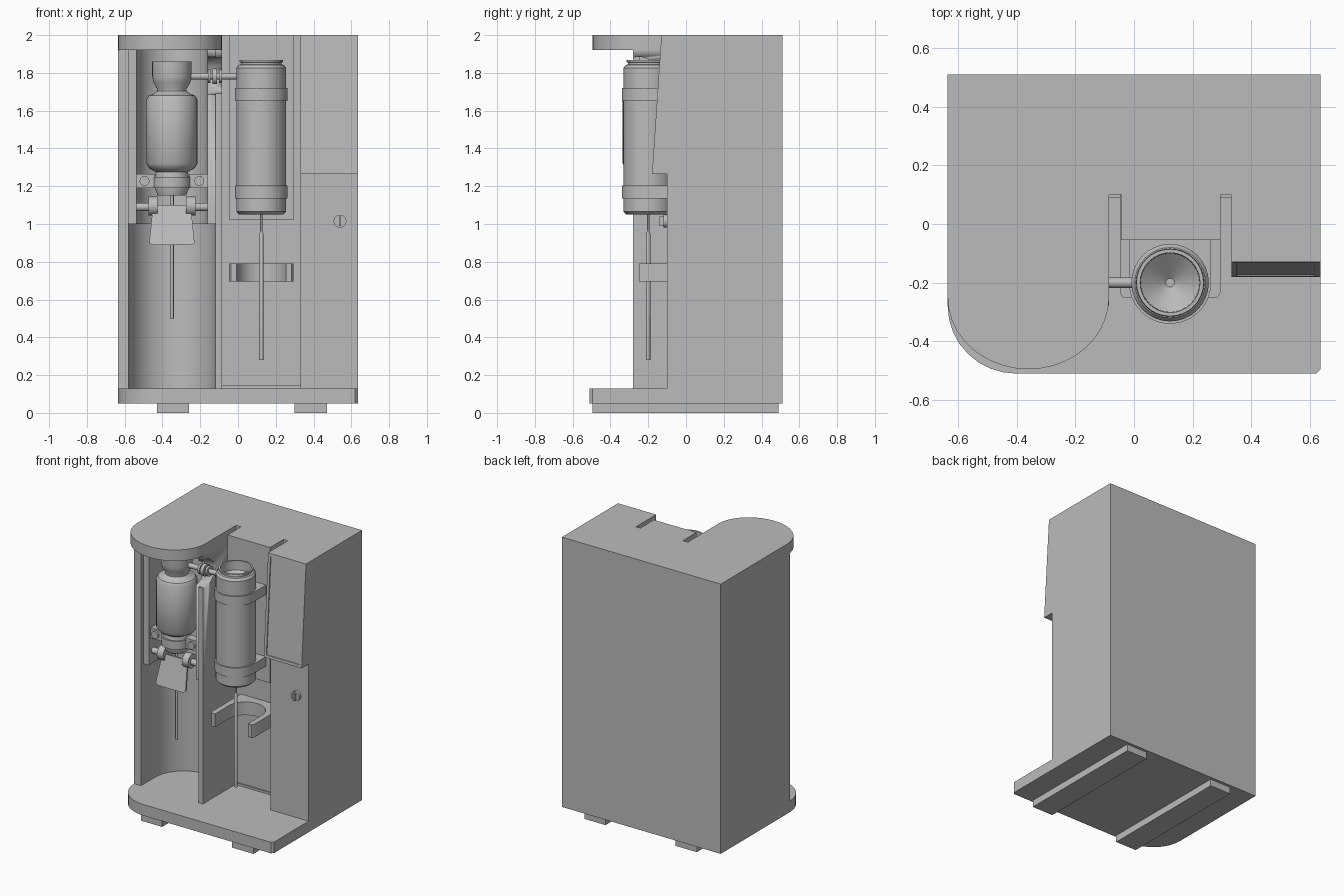
import bpy, bmesh, math
from math import pi, sin, cos
from mathutils import Matrix, Vector

if "Cube" in bpy.data.objects:
    bpy.data.objects.remove(bpy.data.objects["Cube"])

grey = bpy.data.materials.new("plain grey")
grey.use_nodes = True
grey.diffuse_color = (0.5, 0.5, 0.5, 1)
grey.node_tree.nodes["Principled BSDF"].inputs["Base Color"].default_value = (0.5, 0.5, 0.5, 1)


def finish(name, bm, smooth=False):
    bmesh.ops.recalc_face_normals(bm, faces=bm.faces)
    mesh = bpy.data.meshes.new(name)
    bm.to_mesh(mesh)
    bm.free()
    ob = bpy.data.objects.new(name, mesh)
    bpy.context.collection.objects.link(ob)
    mesh.materials.append(grey)
    if smooth:
        bpy.ops.object.select_all(action='DESELECT')
        ob.select_set(True)
        bpy.context.view_layer.objects.active = ob
        bpy.ops.object.shade_smooth_by_angle(angle=math.radians(35))
    return ob


def prism(name, outline, z0, z1, smooth=False):
    bm = bmesh.new()
    face = bm.faces.new([bm.verts.new((x, y, z0)) for x, y in outline])
    top = bmesh.ops.extrude_face_region(bm, geom=[face])
    bmesh.ops.translate(bm, vec=(0, 0, z1 - z0),
                        verts=[v for v in top["geom"] if isinstance(v, bmesh.types.BMVert)])
    return finish(name, bm, smooth)


def box(name, x0, x1, y0, y1, z0, z1):
    return prism(name, [(x0, y0), (x1, y0), (x1, y1), (x0, y1)], z0, z1)


def arc(cx, cy, rx, ry, a0, a1, n=16):
    steps = [math.radians(a0 + (a1 - a0) * i / n) for i in range(n + 1)]
    return [(cx + rx * cos(a), cy + ry * sin(a)) for a in steps]


def lathe(name, x, y, profile, n=32):
    """Spin (radius, z) points about a vertical axis."""
    bm = bmesh.new()
    vs = [bm.verts.new((r, 0, z)) for r, z in profile]
    es = [bm.edges.new(p) for p in zip(vs, vs[1:])]
    bmesh.ops.spin(bm, geom=vs + es, cent=(0, 0, 0), axis=(0, 0, 1), angle=2 * pi, steps=n)
    bmesh.ops.remove_doubles(bm, verts=bm.verts, dist=0.0005)
    bmesh.ops.translate(bm, vec=(x, y, 0), verts=bm.verts)
    return finish(name, bm, True)


def rod(name, start, end, r, n=20):
    a, b = Vector(start), Vector(end)
    bm = bmesh.new()
    turn = (b - a).to_track_quat('Z', 'Y').to_matrix().to_4x4()
    bmesh.ops.create_cone(bm, cap_ends=True, segments=n, radius1=r, radius2=r, depth=(b - a).length,
                          matrix=Matrix.Translation((a + b) / 2) @ turn)
    return finish(name, bm, True)


# Base slab with rounded front corner, and two feet
W, BACK, PX = 0.635, 0.51, -0.35
slab = arc(-0.4, -0.28, 0.235, 0.23, 180, 270, 8) + [(0.62, -0.51), (W, -0.495), (W, BACK), (-W, BACK)]
prism("base_slab", slab, 0.05, 0.13, True)
for side, x in (("left", 0.385), ("right", -0.345)):
    box("foot_" + side, x - 0.085, x + 0.085, -0.495, 0.49, 0, 0.05)


# Cabinet with a rounded chamber on one side and an open bay in the middle
def cabinet(name, r, front, z0, z1):
    chamber = [(PX + r, front)] + arc(PX, -0.12, r, r, 0, 180, 24) + [(PX - r, front)]
    outline = [(-W, BACK), (W, BACK), (W, -0.1), (0.33, -0.1), (0.33, 0.1), (-0.085, 0.1),
               (-0.085, -0.28), (-0.12, -0.28)]
    if r < 0.23:
        outline.append((-0.12, front))
    outline += chamber
    if r < 0.23:
        outline.append((-0.58, front))
    outline += [(-0.58, -0.28), (-0.6, -0.28), (-W, -0.28)]
    clean = [p for i, p in enumerate(outline) if math.dist(p, outline[i - 1]) > 0.001]
    return prism(name, clean, z0, z1, True)


cabinet("cabinet_lower", 0.23, -0.27, 0.13, 1.0)
upper = cabinet("cabinet_upper", 0.188, -0.25, 1.0, 1.92)

# Round notch through the partition for the coupling
cutter = rod("notch_cutter", (-0.19, -0.25, 1.785), (-0.06, -0.25, 1.785), 0.1, 32)
cutter.hide_render = True
cutter.hide_set(True)
cut = upper.modifiers.new("notch", 'BOOLEAN')
cut.object, cut.operation, cut.solver = cutter, 'DIFFERENCE', 'EXACT'

# Top cap with round overhang
cap = arc(-0.36, -0.25, 0.275, 0.245, 180, 360, 20)
cap += [(-0.085, 0.1), (0.33, 0.1), (0.33, -0.1), (W, -0.1), (W, BACK), (-W, BACK)]
prism("top_cap", cap, 1.92, 2.0, True)
box("bay_mount_block", -0.045, 0.295, -0.055, 0.1, 1.02, 2.0)
box("bay_floor_lip", -0.085, 0.33, 0.09, 0.1, 0.13, 0.145)

# Sloped control panel with a shallow inset screen
bm = bmesh.new()
side = [(-0.1, 1.265), (-0.18, 1.265), (-0.13, 2.0), (-0.1, 2.0)]
face = bm.faces.new([bm.verts.new((0.332, y, z)) for y, z in side])
ext = bmesh.ops.extrude_face_region(bm, geom=[face])
bmesh.ops.translate(bm, vec=(0.303, 0, 0),
                    verts=[v for v in ext["geom"] if isinstance(v, bmesh.types.BMVert)])
bmesh.ops.recalc_face_normals(bm, faces=bm.faces)
screen = min(bm.faces, key=lambda f: f.calc_center_median().y)
bmesh.ops.inset_region(bm, faces=[screen], thickness=0.028)
bmesh.ops.inset_region(bm, faces=[screen], thickness=0.002, depth=-0.005)
finish("control_panel", bm)

# Key lock on the column
rod("lock_rim", (0.54, -0.1, 1.015), (0.54, -0.12, 1.015), 0.034, 24)
box("lock_key", 0.534, 0.546, -0.14, -0.12, 0.99, 1.04)

# Flask with cup, clamped in the chamber
FY = -0.2
lathe("flask", PX, FY, [
    (0, 1.15), (0.075, 1.15), (0.09, 1.19), (0.09, 1.25), (0.085, 1.275), (0.12, 1.295),
    (0.135, 1.32), (0.135, 1.66), (0.122, 1.68), (0.095, 1.69), (0.078, 1.705), (0.078, 1.715),
    (0.098, 1.75), (0.104, 1.78), (0.104, 1.86), (0.096, 1.86), (0.094, 1.78), (0, 1.73)])
lathe("flask_collar", PX, FY, [(0.085, 1.19), (0.1, 1.19), (0.1, 1.25), (0.085, 1.25), (0.085, 1.19)])
rod("flask_needle", (PX, FY, 0.5), (PX, FY, 1.16), 0.01)

# Clamp arms, screws, rods and rollers, mirrored about the flask
for s, side in ((1, "left"), (-1, "right")):
    xs = sorted((PX + s * 0.09, PX + s * 0.19))
    box("clamp_arm_" + side, *xs, FY - 0.03, FY + 0.03, 1.19, 1.265)
    x = PX + s * 0.145
    rod("clamp_screw_" + side, (x, FY - 0.03, 1.228), (x, FY - 0.045, 1.228), 0.026)
    rod("roller_rod_" + side, (PX + s * 0.12, FY, 1.09), (PX + s * 0.225, FY, 1.09), 0.022)
    rod("roller_" + side, (PX + s * 0.075, FY, 1.095), (PX + s * 0.125, FY, 1.095), 0.05, 28)

# Thin tilted splash guard under the flask
bm = bmesh.new()
guard = bm.faces.new([bm.verts.new((PX + x, y, z)) for x, y, z in (
    (-0.1, -0.22, 1.1), (0.1, -0.22, 1.1), (0.12, -0.27, 0.9),
    (0.1, -0.274, 0.888), (-0.1, -0.274, 0.888), (-0.12, -0.27, 0.9))])
back = bmesh.ops.extrude_face_region(bm, geom=[guard])
bmesh.ops.translate(bm, vec=(0, 0.012, 0),
                    verts=[v for v in back["geom"] if isinstance(v, bmesh.types.BMVert)])
finish("splash_guard", bm)

# Canister with hollow top and needle
CX, CY = 0.123, -0.2
lathe("canister", CX, CY, [
    (0, 1.05), (0.115, 1.05), (0.132, 1.065), (0.132, 1.825), (0.12, 1.842), (0.108, 1.845),
    (0.108, 1.855), (0.116, 1.858), (0.114, 1.867), (0.102, 1.867), (0.1, 1.8), (0.015, 1.73), (0, 1.73)])
lathe("canister_needle", CX, CY, [
    (0, 0.28), (0.011, 0.28), (0.011, 0.95), (0.006, 0.96), (0.006, 1.055), (0, 1.055)], 16)

# Straps holding the canister to the mount block
for name, z0, z1 in (("strap_lower", 1.135, 1.203), ("strap_upper", 1.652, 1.72)):
    strap = arc(CX, CY, 0.14, 0.14, 180, 360, 24) + [(CX + 0.14, -0.05), (CX - 0.14, -0.05)]
    prism(name, strap, z0, z1, True)

# Open fork below the canister
fork = [(-0.048, 0.1), (-0.048, -0.235), (-0.038, -0.25), (-0.008, -0.25)]
fork += arc(CX, -0.09, 0.131, 0.131, 180, 0, 20)
fork += [(0.254, -0.25), (0.284, -0.25), (0.294, -0.235), (0.294, 0.1)]
prism("fork_holder", fork, 0.695, 0.79, True)

# Coupling tube between flask cup and canister
rod("coupling_tube", (-0.26, CY, 1.782), (0.0, CY, 1.782), 0.018)
for name, x0, x1, r in (("flange_a", -0.16, -0.145, 0.036), ("flange_b", -0.135, -0.11, 0.042),
                        ("flange_c", -0.1, -0.085, 0.036)):
    rod(name, (x0, CY, 1.782), (x1, CY, 1.782), r, 24)
